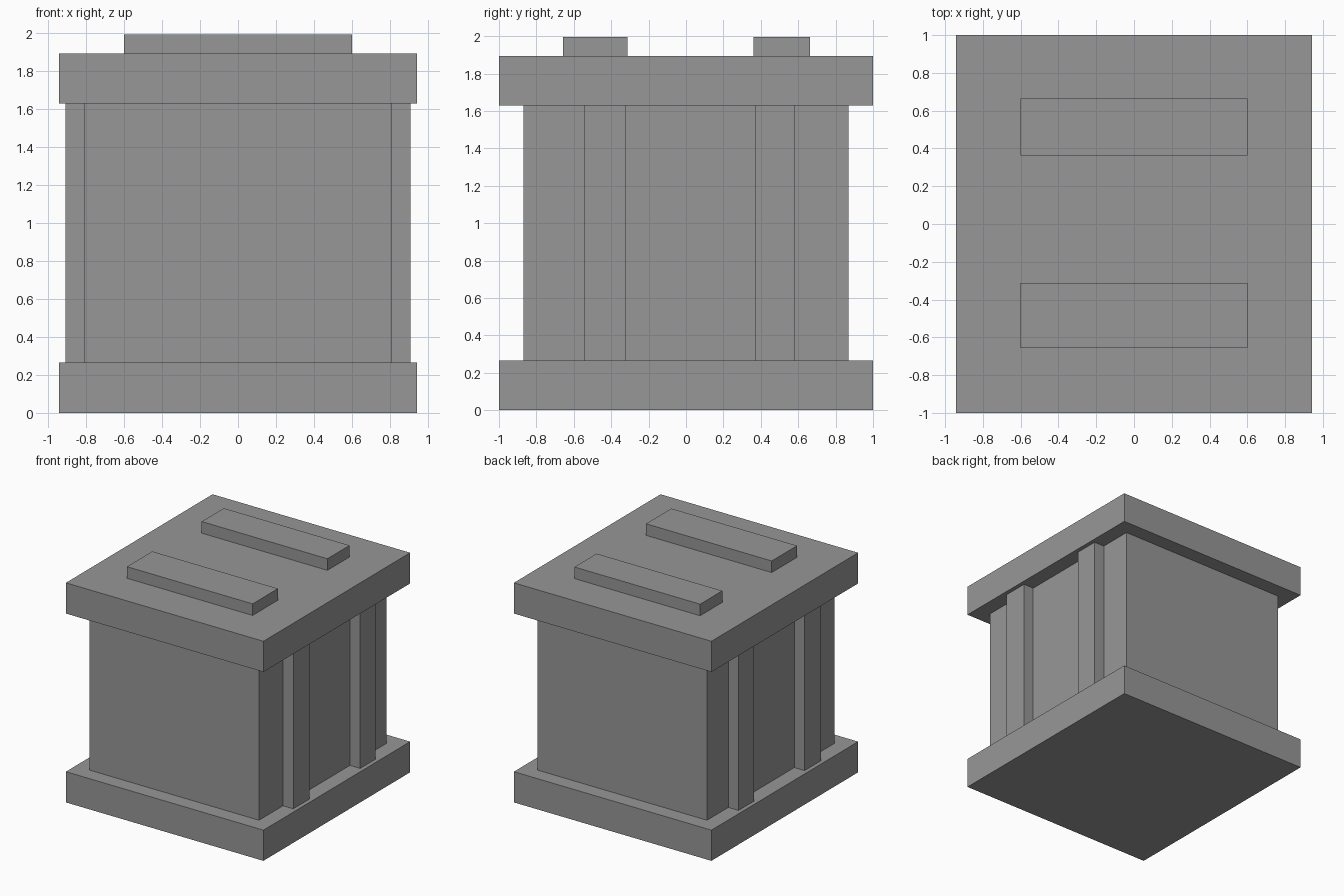
import bpy
import bmesh
from mathutils import Matrix, Vector

old = bpy.data.objects.get("Cube")
if old:
    bpy.data.objects.remove(old, do_unlink=True)

# Single flat grey for the whole crate
grey = bpy.data.materials.new("mid_grey")
grey.use_nodes = True
colour = (0.31, 0.31, 0.31, 1.0)
grey.diffuse_color = colour
grey.node_tree.nodes["Principled BSDF"].inputs["Base Color"].default_value = colour


def box(name, x, y, z, mirror=False):
    """Box from (min, max) ranges, optionally mirrored across x = 0."""
    low, high = (Vector(c) for c in zip(x, y, z))
    mesh = bpy.data.meshes.new(name)
    bm = bmesh.new()
    bmesh.ops.create_cube(bm, size=1, matrix=Matrix.LocRotScale(
        (low + high) / 2, None, high - low))
    bm.to_mesh(mesh)
    bm.free()
    mesh.materials.append(grey)
    obj = bpy.data.objects.new(name, mesh)
    bpy.context.collection.objects.link(obj)
    if mirror:
        obj.modifiers.new("mirror", 'MIRROR').use_axis[0] = True
    return obj


BASE_TOP, LID_BOTTOM, LID_TOP = 0.265, 1.63, 1.895
SLAB_X, BODY_X = 0.943, 0.81

# Base, body and lid
box("base", (-SLAB_X, SLAB_X), (-1, 1), (0, BASE_TOP))
box("body", (-BODY_X, BODY_X), (-0.87, 0.87), (BASE_TOP, LID_BOTTOM))
box("lid", (-SLAB_X, SLAB_X), (-1, 1), (LID_BOTTOM, LID_TOP))

# Upright side battens, a pair on each side
for name, y in (("front_batten", (-0.543, -0.32)), ("back_batten", (0.37, 0.58))):
    box(name, (BODY_X - 0.02, 0.908), y, (BASE_TOP, LID_BOTTOM), mirror=True)

# Raised bars across the lid
for name, y in (("front_lid_bar", (-0.657, -0.312)), ("back_lid_bar", (0.362, 0.664))):
    box(name, (-0.6, 0.6), y, (LID_TOP, 1.995))
